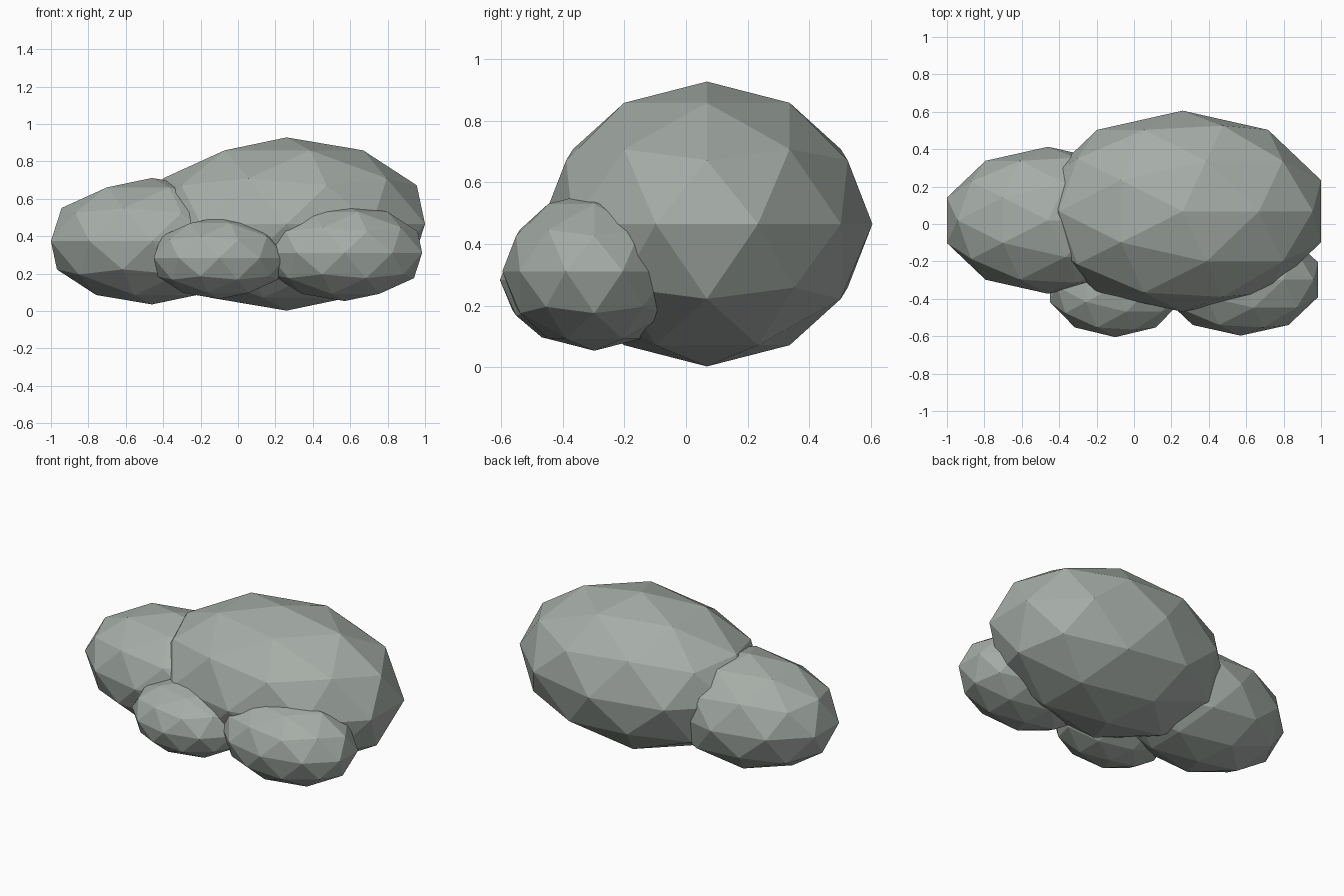
import bpy

if "Cube" in bpy.data.objects:
    bpy.data.objects.remove(bpy.data.objects["Cube"])

# Dark greenish grey stone
stone = bpy.data.materials.new("stone")
stone.diffuse_color = (0.38, 0.42, 0.39, 1.0)
stone.use_nodes = True
stone.node_tree.nodes["Principled BSDF"].inputs["Base Color"].default_value = stone.diffuse_color


def boulder(name, center, radii):
    """Faceted ellipsoid stone from an 80-face icosphere."""
    bpy.ops.mesh.primitive_ico_sphere_add(subdivisions=2, radius=1, location=center)
    ob = bpy.context.object
    ob.name = name
    ob.scale = radii
    bpy.ops.object.transform_apply(location=False, rotation=False, scale=True)
    bpy.ops.object.shade_flat()
    ob.data.materials.append(stone)
    return ob


# Two large stones at the back
boulder("main_boulder", (0.26, 0.068, 0.465), (0.778, 0.538, 0.463))
boulder("left_boulder", (-0.46, 0.02, 0.373), (0.568, 0.393, 0.338))

# Two small stones in front
boulder("front_middle_stone", (-0.10, -0.333, 0.283), (0.368, 0.272, 0.219))
boulder("front_right_stone", (0.57, -0.298, 0.311), (0.436, 0.299, 0.258))
